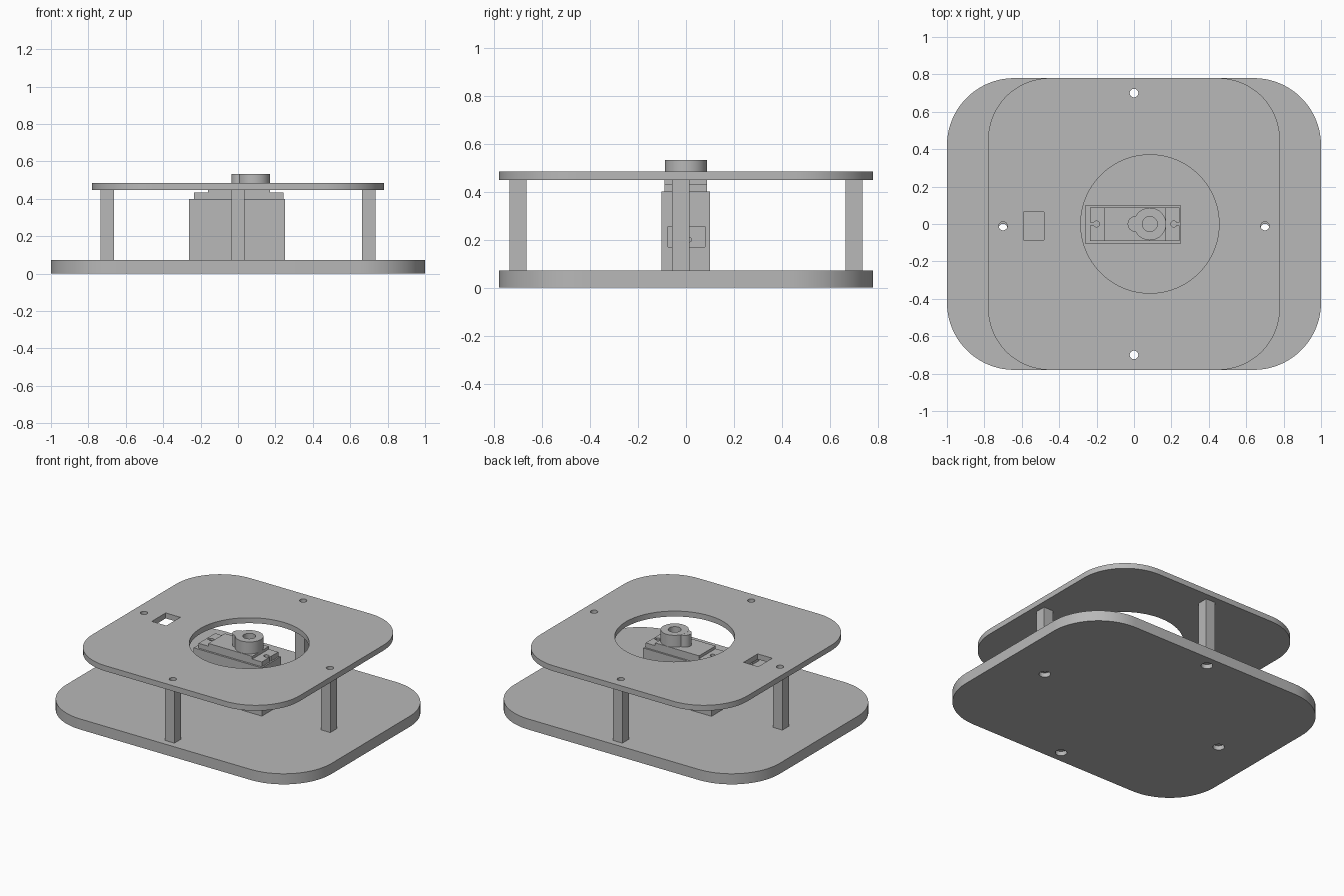
import bpy, bmesh, math
from mathutils import Matrix, Vector

cube = bpy.data.objects.get("Cube")
if cube:
    bpy.data.objects.remove(cube, do_unlink=True)

grey = bpy.data.materials.new("plain grey")
grey.use_nodes = True
COLOUR = (0.48, 0.48, 0.48, 1)
grey.diffuse_color = COLOUR
grey.node_tree.nodes["Principled BSDF"].inputs["Base Color"].default_value = COLOUR


def finish(name, bm):
    mesh = bpy.data.meshes.new(name)
    bm.to_mesh(mesh)
    bm.free()
    mesh.materials.append(grey)
    obj = bpy.data.objects.new(name, mesh)
    bpy.context.collection.objects.link(obj)
    return obj


def box(name, low, high, corner=0):
    """Box between two corners, with optional rounded upright edges."""
    low, high = Vector(low), Vector(high)
    bm = bmesh.new()
    bmesh.ops.create_cube(bm, size=1, matrix=Matrix.Translation((low + high) / 2)
                          @ Matrix.Diagonal((*(high - low), 1)))
    if corner:
        upright = [e for e in bm.edges
                   if abs(e.verts[0].co.z - e.verts[1].co.z) > 0.01]
        bmesh.ops.bevel(bm, geom=upright, offset=corner, segments=20,
                        profile=0.5, affect='EDGES')
    return finish(name, bm)


def cylinder(name, x, y, bottom, top, radius, sides=32):
    bm = bmesh.new()
    bmesh.ops.create_cone(bm, cap_ends=True, segments=sides, radius1=radius,
                          radius2=radius, depth=top - bottom,
                          matrix=Matrix.Translation((x, y, (bottom + top) / 2)))
    return finish(name, bm)


def combine(obj, tools, operation='DIFFERENCE'):
    """Apply booleans, drop the tool objects and smooth the curved walls."""
    for tool in tools:
        mod = obj.modifiers.new("cut", 'BOOLEAN')
        mod.operation, mod.object, mod.solver = operation, tool, 'EXACT'
    bpy.context.view_layer.update()
    graph = bpy.context.evaluated_depsgraph_get()
    mesh = bpy.data.meshes.new_from_object(obj.evaluated_get(graph))
    obj.modifiers.clear()
    obj.data = mesh
    for tool in tools:
        bpy.data.objects.remove(tool, do_unlink=True)
    return obj


def smooth(obj):
    bpy.ops.object.select_all(action='DESELECT')
    obj.select_set(True)
    bpy.context.view_layer.objects.active = obj
    bpy.ops.object.shade_smooth_by_angle(angle=math.radians(30))


BASE_TOP, DECK_LOW, DECK_TOP = 0.072, 0.448, 0.485
HOLE = 0.023
SPOTS = {"front": (0, -0.7), "back": (0, 0.7),
         "left": (0.7, -0.022), "right": (-0.7, -0.022)}

# Base plate with counterbored screw holes
base = box("base_plate", (-1, -0.78, 0), (1, 0.78, BASE_TOP), 0.36)
combine(base, [cylinder("cutter", x, y, -0.1, 0.2, HOLE) for x, y in SPOTS.values()])
combine(base, [cylinder("cutter", x, y, -0.1, 0.03, 0.036) for x, y in SPOTS.values()])
smooth(base)

# Upper deck with the round opening, cable slot and screw holes
deck = box("upper_deck", (-0.78, -0.78, DECK_LOW), (0.78, 0.78, DECK_TOP), 0.33)
cutters = [cylinder("cutter", x, y * (0.5 if x else 1), 0.3, 0.6, HOLE)
           for x, y in SPOTS.values()]
cutters.append(cylinder("cutter", 0.085, 0, 0.3, 0.6, 0.37, 96))
cutters.append(box("cutter", (-0.59, -0.085, 0.3), (-0.48, 0.065, 0.6)))
smooth(combine(deck, cutters))

# Hollow square posts
for side, (x, y) in SPOTS.items():
    post = box(side + "_post", (x - 0.036, y - 0.036, BASE_TOP),
               (x + 0.036, y + 0.036, DECK_LOW))
    smooth(combine(post, [cylinder("cutter", x, y, 0, 0.6, HOLE)]))

# Motor holder with a window in its left end
holder = box("motor_holder", (-0.262, -0.103, BASE_TOP), (0.252, 0.1, 0.4))
combine(holder, [box("cutter", (0.17, -0.075, 0.17), (0.4, 0.08, 0.255))])

# Cable stub inside the window
bm = bmesh.new()
bmesh.ops.create_cone(bm, cap_ends=True, segments=16, radius1=0.012, radius2=0.012,
                      depth=0.06, matrix=Matrix.Translation((0.2, 0.012, 0.2))
                      @ Matrix.Rotation(math.pi / 2, 4, 'Y'))
smooth(finish("cable", bm))

# Motor mounting flange with keyhole slots
flange = box("motor_flange", (-0.234, -0.09, 0.4), (0.242, 0.088, 0.433))
cutters = []
for x, out in ((-0.2, -0.3), (0.213, 0.3)):
    cutters.append(cylinder("cutter", x, 0, 0.39, 0.5, 0.016, 24))
    cutters.append(box("cutter", (min(x, out), -0.007, 0.39), (max(x, out), 0.007, 0.5)))
smooth(combine(flange, cutters))

# Motor body top
box("motor_body", (-0.16, -0.09, 0.433), (0.17, 0.088, 0.452))

# Output boss: large and small rounds joined, with a shaft hole
boss = cylinder("output_boss", 0.085, 0, 0.452, 0.533, 0.087, 48)
combine(boss, [cylinder("tool", 0.008, 0, 0.452, 0.532, 0.042)], 'UNION')
combine(boss, [cylinder("cutter", 0.085, 0, 0.48, 0.6, 0.04)])
smooth(boss)
